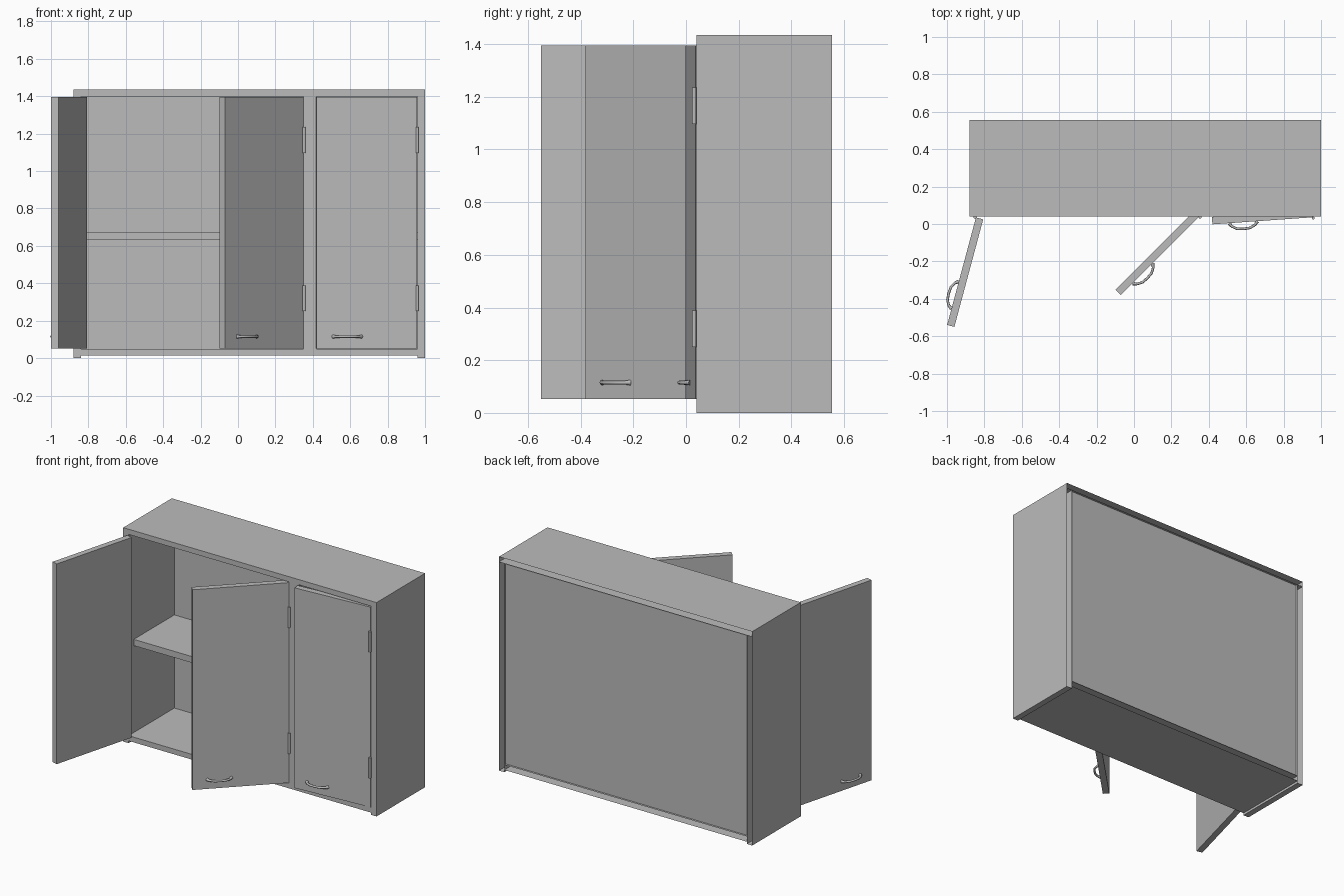
import bpy, bmesh
from math import radians
from mathutils import Matrix, Vector

if "Cube" in bpy.data.objects:
    bpy.data.objects.remove(bpy.data.objects["Cube"], do_unlink=True)

grey = bpy.data.materials.new("light_grey")
grey.use_nodes = True
COLOUR = (0.5, 0.5, 0.5, 1)
grey.diffuse_color = COLOUR
grey.node_tree.nodes["Principled BSDF"].inputs["Base Color"].default_value = COLOUR

FRONT, BACK, TOP = 0.04, 0.555, 1.435
LEFT, RIGHT = -0.88, 1.0
BOARD = 0.04


def finish(name, data, matrix=Matrix()):
    data.materials.append(grey)
    obj = bpy.data.objects.new(name, data)
    obj.matrix_world = matrix
    bpy.context.collection.objects.link(obj)
    return obj


def box(name, low, high, matrix=Matrix(), open_back=False):
    """Board between two corners, optionally hollow towards the back."""
    low, high = Vector(low), Vector(high)
    bm = bmesh.new()
    bmesh.ops.create_cube(bm, size=1)
    for v in bm.verts:
        v.co = (low + high) / 2 + v.co * (high - low)
    if open_back:
        back = [f for f in bm.faces if f.normal.y > 0.9]
        bmesh.ops.delete(bm, geom=back, context='FACES')
    mesh = bpy.data.meshes.new(name)
    bm.to_mesh(mesh)
    bm.free()
    return finish(name, mesh, matrix)


def handle(name, start, side, matrix):
    """Bowed bar handle standing off the door front."""
    curve = bpy.data.curves.new(name, 'CURVE')
    curve.dimensions = '3D'
    curve.bevel_depth = 0.007
    curve.bevel_resolution = 2
    curve.use_fill_caps = True
    path = [(0, 0), (0.012, -0.018), (0.04, -0.033), (0.075, -0.036),
            (0.11, -0.033), (0.138, -0.018), (0.15, 0)]
    spline = curve.splines.new('POLY')
    spline.points.add(len(path) - 1)
    for i, (along, out) in enumerate(path):
        spline.points[i].co = (side * (start - along), out, 0.115, 1)
        spline.points[i].radius = 1.5 if i in (0, len(path) - 1) else 1
    finish(name, curve, matrix)


def hinge(name, z, matrix):
    """Knuckle pin on the door's hinge line."""
    bm = bmesh.new()
    bmesh.ops.create_cone(bm, cap_ends=True, segments=12, radius1=0.008,
                          radius2=0.008, depth=0.138,
                          matrix=Matrix.Translation((0, -0.005, z)))
    mesh = bpy.data.meshes.new(name)
    bm.to_mesh(mesh)
    bm.free()
    mesh.shade_smooth()
    mesh.set_sharp_from_angle(angle=radians(40))
    finish(name, mesh, matrix)


def door(name, pivot, side, width, angle):
    """Door hung on its front corner; side is the way it extends along x."""
    matrix = Matrix.Translation((*pivot, 0)) @ Matrix.Rotation(radians(angle), 4, 'Z')
    ends = sorted((0, side * width))
    box(name, (ends[0], 0, 0.052), (ends[1], BOARD, 1.395), matrix)
    handle(name + "_handle", width - 0.09, side, matrix)
    for part, z in (("lower", 0.32), ("upper", 1.166)):
        hinge(f"{name}_{part}_hinge", z, matrix)


# Carcass boards, hollow at the back
box("top_board", (LEFT, FRONT, 1.4), (RIGHT, BACK, TOP), open_back=True)
box("bottom_board", (LEFT + BOARD, FRONT, 0.015), (RIGHT - BOARD, BACK, 0.05), open_back=True)
box("right_side", (LEFT, FRONT, 0), (LEFT + BOARD, BACK, 1.4), open_back=True)
box("left_side", (RIGHT - BOARD, FRONT, 0), (RIGHT, BACK, 1.4), open_back=True)
box("divider", (0.35, FRONT, 0.05), (0.42, 0.53, 1.4))
box("back_panel", (LEFT + BOARD, 0.525, 0.05), (RIGHT - BOARD, 0.54, 1.4))

# Shelves in both bays
for name, x0, x1 in (("wide_shelf", LEFT + BOARD, 0.35), ("narrow_shelf", 0.42, RIGHT - BOARD)):
    box(name, (x0, 0.095, 0.633), (x1, 0.525, 0.675))

# Doors, each opened by a different amount
door("right_door", (-0.845, 0.035), 1, 0.595, -105)
door("middle_door", (0.35, 0.04), -1, 0.595, 45)
door("left_door", (0.958, 0.036), -1, 0.54, 4)
